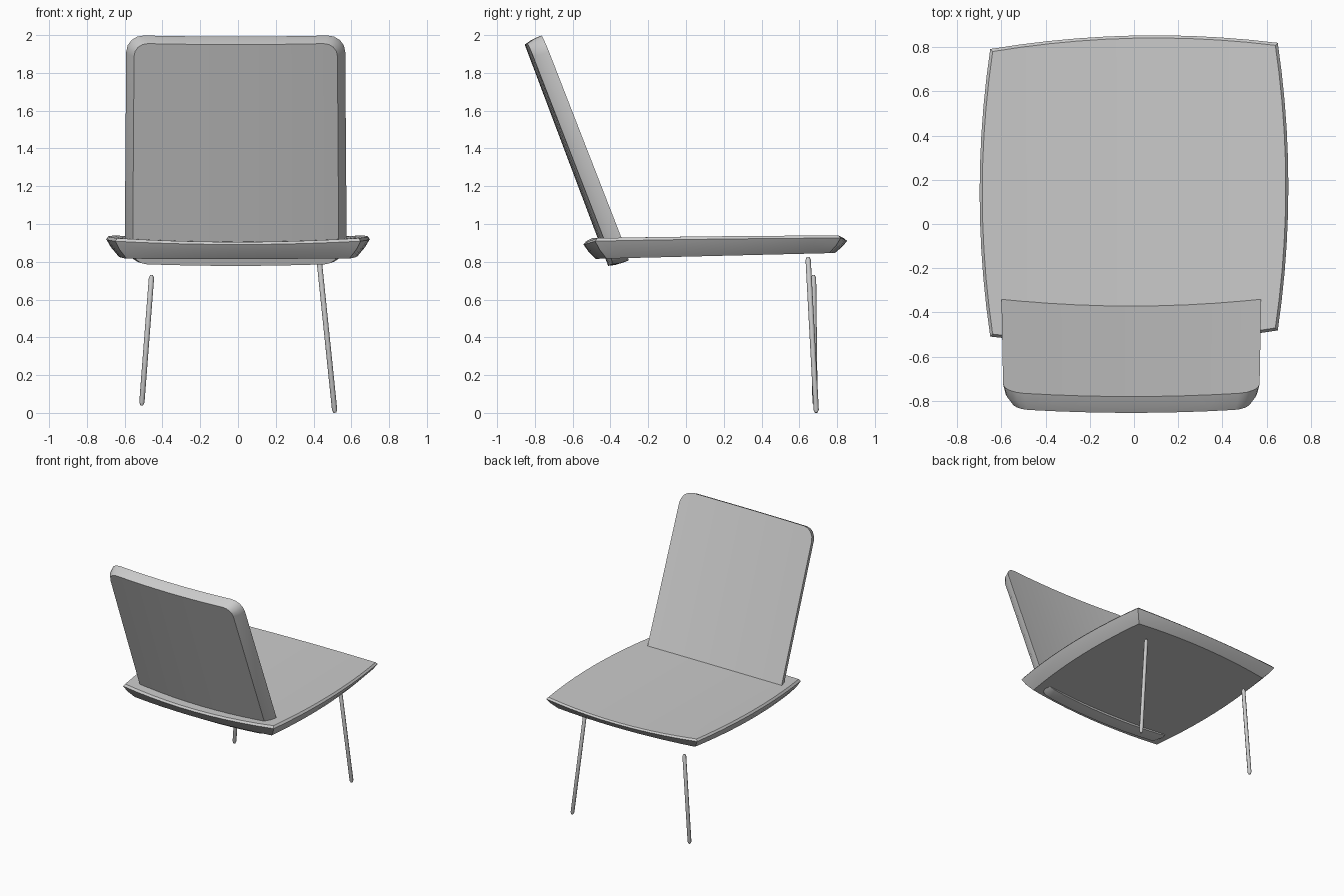
import bpy, bmesh, math
from mathutils import Vector

if "Cube" in bpy.data.objects:
    bpy.data.objects.remove(bpy.data.objects["Cube"])


def finish(name, bm, angle=35):
    bmesh.ops.remove_doubles(bm, verts=bm.verts, dist=1e-5)
    bmesh.ops.recalc_face_normals(bm, faces=bm.faces)
    me = bpy.data.meshes.new(name)
    bm.to_mesh(me)
    bm.free()
    ob = bpy.data.objects.new(name, me)
    bpy.context.collection.objects.link(ob)
    bpy.ops.object.select_all(action='DESELECT')
    ob.select_set(True)
    bpy.context.view_layer.objects.active = ob
    bpy.ops.object.shade_smooth_by_angle(angle=math.radians(angle))
    return ob


def bridge(bm, a, b):
    n = len(a)
    for i in range(n):
        j = (i + 1) % n
        bm.faces.new((a[i], a[j], b[j], b[i]))


# Seat: dished cushion with bowed sides and an undercut rim
def seat_point(u, v, inset, t):
    k = 1 - inset / 0.7
    x = k * u * (0.65 + 0.048 * (1 - v * v))
    y = 0.155 + k * v * (0.65 + 0.047 * (1 - u * u)) + 0.014 * u
    f = (y + 0.54) / 1.39
    top = 0.905 + 0.015 * f + 0.02 * (x / 0.65) ** 2
    low = 0.814 + 0.034 * f
    return Vector((x, y, top + (low - top) * t))


def seat():
    bm = bmesh.new()
    n = 10
    g = [-1 + 2 * i / n for i in range(n + 1)]
    ring = ([(a, -1) for a in g[:-1]] + [(1, a) for a in g[:-1]]
            + [(-a, 1) for a in g[:-1]] + [(-1, -a) for a in g[:-1]])
    levels = [(0.012, 0), (0, 0.15), (0.025, 0.55), (0.065, 1)]
    loops = [[bm.verts.new(seat_point(u, v, *lv)) for u, v in ring] for lv in levels]
    for a, b in zip(loops, loops[1:]):
        bridge(bm, a, b)
    for lv in (levels[0], levels[-1]):
        grid = [[bm.verts.new(seat_point(u, v, *lv)) for v in g] for u in g]
        for i in range(n):
            for j in range(n):
                bm.faces.new((grid[i][j], grid[i + 1][j], grid[i + 1][j + 1], grid[i][j + 1]))
    return finish("seat", bm)


# Backrest: leaning, gently curved rounded panel, narrower at the rear
LENGTH, THICK = 1.277, 0.084
UP = Vector((0, -0.363, 0.932))
REAR = Vector((0, -0.932, -0.363))
BASE = Vector((-0.012, -0.296, 0.81))


def back_columns(inset):
    w, r = 0.588 - inset, 0.095 - inset * 0.5
    cols = []
    for i in range(5):
        a = math.pi / 2 * i / 4
        cols.append((-w + r * (1 - math.cos(a)), inset * 0.3 + r * (1 - math.sin(a))))
    mid = [((-1 + i / 4) * (w - r), inset * 0.3) for i in range(1, 8)]
    return cols + mid + [(-x, s) for x, s in reversed(cols)]


def back_point(x, s, depth):
    f = s / LENGTH
    bow = (0.036 - 0.014 * f) * (1 - (x / 0.588) ** 2)
    return BASE + Vector((x * (1 - 0.015 * f), 0, 0)) + UP * s + REAR * (bow + depth * THICK)


def backrest():
    bm = bmesh.new()
    loops = []
    for inset, depth in [(0, 0), (0.012, 0.55), (0.042, 1)]:
        cols = back_columns(inset)
        lo = [bm.verts.new(back_point(x, s, depth)) for x, s in cols]
        hi = [bm.verts.new(back_point(x, LENGTH - s, depth)) for x, s in cols]
        loops.append(lo + hi[::-1])
        if depth in (0, 1):
            for i in range(len(cols) - 1):
                bm.faces.new((lo[i], lo[i + 1], hi[i + 1], hi[i]))
    for a, b in zip(loops, loops[1:]):
        bridge(bm, a, b)
    return finish("backrest", bm)


# Legs: thin rods with tapered tips
def leg(name, top, bottom, radius=0.014, sides=8):
    top, bottom = Vector(top), Vector(bottom)
    axis = (bottom - top).normalized()
    side = axis.cross(Vector((0, 1, 0))).normalized()
    other = axis.cross(side)
    length = (bottom - top).length
    bm = bmesh.new()
    loops = []
    for d, r in [(0, 0.007), (0.015, radius), (length - 0.015, radius), (length, 0.007)]:
        loops.append([bm.verts.new(top + axis * d + r * (
            side * math.cos(2 * math.pi * k / sides) + other * math.sin(2 * math.pi * k / sides)))
            for k in range(sides)])
    for a, b in zip(loops, loops[1:]):
        bridge(bm, a, b)
    bm.faces.new(loops[0])
    bm.faces.new(loops[-1])
    return finish(name, bm, 50)


seat()
backrest()
leg("leg_left", (-0.457, 0.675, 0.73), (-0.510, 0.683, 0.04))
leg("leg_right", (0.428, 0.646, 0.825), (0.513, 0.69, 0.001))
